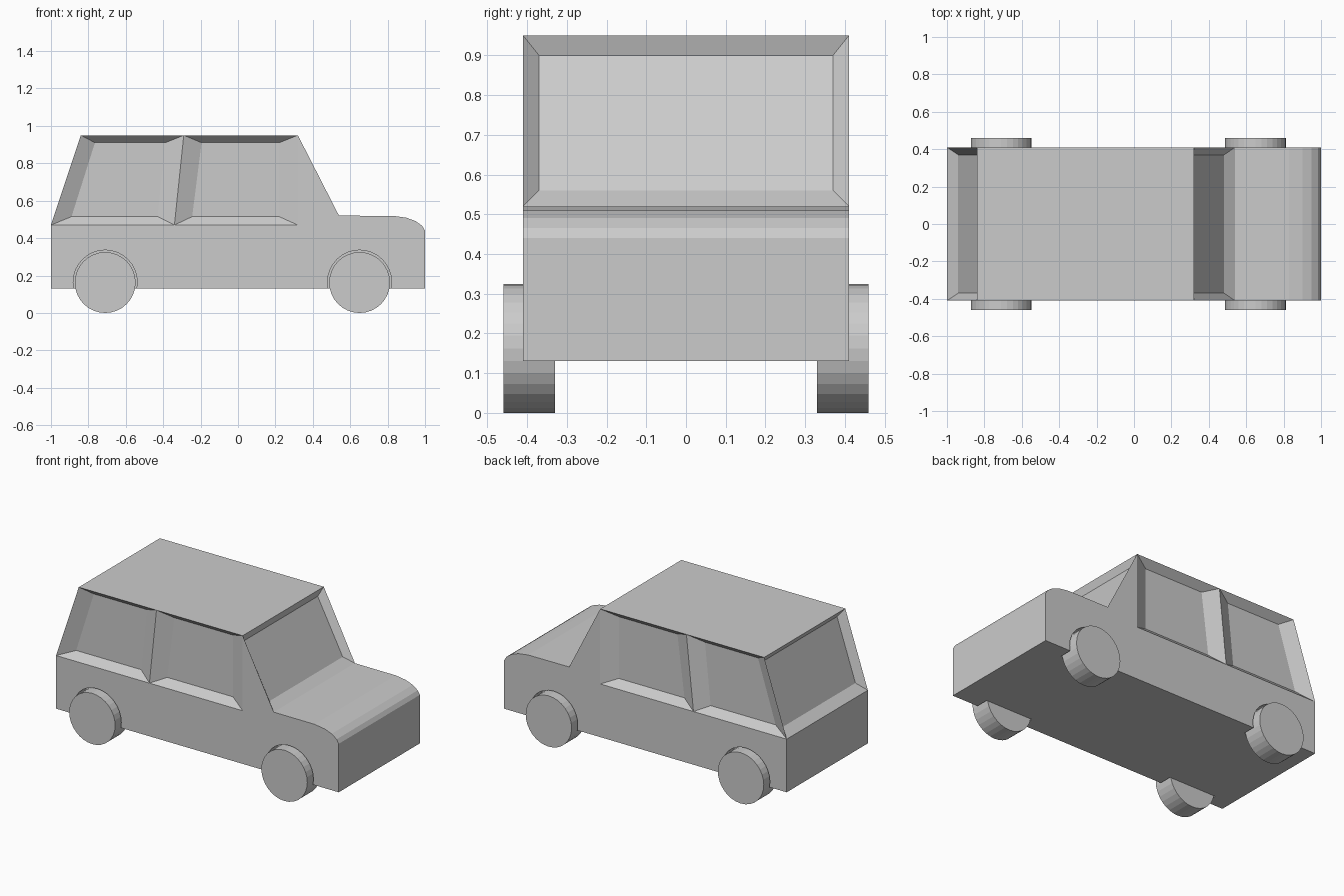
import bpy, bmesh, math

if "Cube" in bpy.data.objects:
    bpy.data.objects.remove(bpy.data.objects["Cube"])

HALF_W = 0.41      # half body width
DEPTH = 0.045      # window recess
AXLES = (-0.71, 0.65)

bm = bmesh.new()


def pair(x, z):
    """Mirrored vertices on the left (-y) and right (+y) body sides."""
    return [bm.verts.new((x, s * HALF_W, z)) for s in (-1, 1)]


def recess(outer, inner):
    """Window: bevelled ring from the outer loop to a sunken pane."""
    pane = [bm.verts.new(p) for p in inner]
    n = len(outer)
    for i in range(n):
        j = (i + 1) % n
        bm.faces.new((outer[i], outer[j], pane[j], pane[i]))
    bm.faces.new(pane)


# Body profile points
rear_low, front_low = pair(-1, 0.13), pair(1, 0.13)
nose = [pair(x, z) for x, z in ((1, 0.44), (0.985, 0.465), (0.95, 0.491),
                                (0.9, 0.509), (0.83, 0.519), (0.54, 0.52))]
cowl = nose[-1]
roof_f, roof_m, roof_r = pair(0.32, 0.95), pair(-0.29, 0.95), pair(-0.84, 0.95)
belt_f, belt_m, belt_r = pair(0.32, 0.47), pair(-0.34, 0.47), pair(-1, 0.47)

# Side panels and side windows
for s in (0, 1):
    loop = [rear_low, front_low, *nose, roof_f, belt_f, belt_m, belt_r]
    bm.faces.new([p[s] for p in loop])
    y = (HALF_W - DEPTH) * (-1, 1)[s]
    for outer, inner in (
        ((belt_r, belt_m, roof_m, roof_r),
         ((-0.89, 0.515), (-0.43, 0.515), (-0.39, 0.91), (-0.765, 0.91))),
        ((belt_m, belt_f, roof_f, roof_m),
         ((-0.245, 0.515), (0.22, 0.515), (0.22, 0.91), (-0.195, 0.91))),
    ):
        recess([p[s] for p in outer], [(x, y, z) for x, z in inner])

# Floor, nose, bonnet and tail strips
strip = [belt_r, rear_low, front_low, *nose]
for a, b in zip(strip, strip[1:]):
    bm.faces.new((a[0], a[1], b[1], b[0]))

# Roof
bm.faces.new((roof_f[0], roof_f[1], roof_m[1], roof_r[1], roof_r[0], roof_m[0]))

# Windscreen and rear window
for low, high, xl, zl, xh, zh in ((cowl, roof_f, 0.482, 0.56, 0.305, 0.90),
                                  (belt_r, roof_r, -0.94, 0.515, -0.81, 0.905)):
    recess((low[0], low[1], high[1], high[0]),
           ((xl, -0.37, zl), (xl, 0.37, zl), (xh, 0.37, zh), (xh, -0.37, zh)))

bmesh.ops.recalc_face_normals(bm, faces=bm.faces)
mesh = bpy.data.meshes.new("car_body")
bm.to_mesh(mesh)
bm.free()
body = bpy.data.objects.new("car_body", mesh)
bpy.context.collection.objects.link(body)


def disc(name, x, y0, y1, z, radius):
    """Cylinder lying along y between y0 and y1."""
    bpy.ops.mesh.primitive_cylinder_add(
        vertices=32, radius=radius, depth=abs(y1 - y0),
        location=(x, (y0 + y1) / 2, z), rotation=(math.pi / 2, 0, 0))
    bpy.context.object.name = name
    return bpy.context.object


# Wheels and the arches cut for them
for x, end in zip(AXLES, ("rear", "front")):
    for s, side in ((-1, "right"), (1, "left")):
        cutter = disc("arch_cutter", x, s * 0.328, s * 0.5, 0.165, 0.171)
        cutter.hide_render = True
        mod = body.modifiers.new("arch", 'BOOLEAN')
        mod.operation, mod.solver, mod.object = 'DIFFERENCE', 'EXACT', cutter
        bpy.context.view_layer.objects.active = body
        bpy.ops.object.modifier_apply(modifier=mod.name)
        bpy.data.objects.remove(cutter)
        disc(f"{end}_{side}_wheel", x, s * 0.33, s * 0.46, 0.1625, 0.1625)
